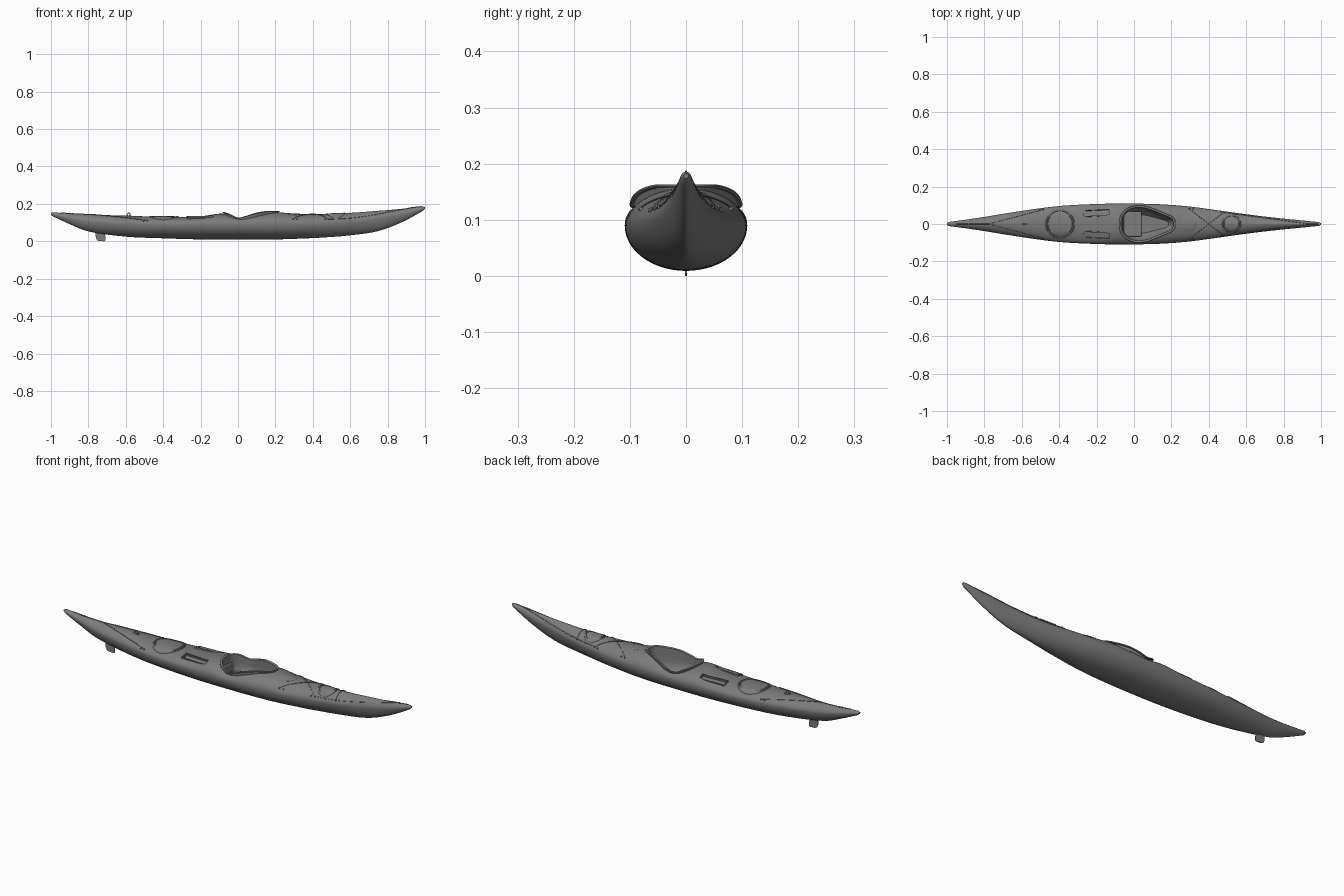
import bpy, bmesh, math
from mathutils import Vector

if "Cube" in bpy.data.objects:
    bpy.data.objects.remove(bpy.data.objects["Cube"])

# station tables: x, half width, keel z, widest z, deck z, section exponent
ST = [(-1, .010, .138, .147, .156, 1.8), (-.9, .023, .092, .125, .148, 1.7),
      (-.8, .038, .053, .108, .143, 1.7), (-.6, .070, .025, .095, .137, 1.9),
      (-.4, .096, .016, .09, .131, 2.1), (-.2, .107, .010, .09, .134, 2.2),
      (-.09, .109, .009, .09, .148, 2.2), (0, .109, .009, .09, .136, 2.2),
      (.1, .107, .009, .09, .147, 2.2),
      (.2, .102, .010, .091, .156, 2.1), (.3, .093, .013, .092, .147, 2.0),
      (.45, .073, .020, .096, .145, 1.9), (.6, .052, .032, .105, .152, 1.7),
      (.75, .034, .055, .122, .163, 1.7), (.88, .021, .104, .146, .174, 1.7),
      (1, .009, .169, .178, .187, 1.8)]

grey = bpy.data.materials.new('dark_grey')
grey.diffuse_color = (.2, .2, .2, 1)
grey.use_nodes = True
grey.node_tree.nodes["Principled BSDF"].inputs["Base Color"].default_value = grey.diffuse_color


def interp(tab, x, k):
    """Smooth Hermite lookup of column k"""
    x = max(tab[0][0], min(tab[-1][0], x))
    i = max(j for j in range(len(tab) - 1) if tab[j][0] <= x)

    def slope(j):
        a, b = tab[max(0, j - 1)], tab[min(len(tab) - 1, j + 1)]
        return (b[k] - a[k]) / (b[0] - a[0])
    a, b = tab[i], tab[i + 1]
    h = b[0] - a[0]
    t = (x - a[0]) / h
    return ((2*t**3 - 3*t*t + 1) * a[k] + (t**3 - 2*t*t + t) * h * slope(i)
            + (3*t*t - 2*t**3) * b[k] + (t**3 - t*t) * h * slope(i + 1))


def deck(x, y):
    w, zs, zt, n = (interp(ST, x, k) for k in (1, 3, 4, 5))
    u = min(1, abs(y) / w)
    return zs + (zt - zs) * (1 - u**n) ** (1 / n)


def add(name, bm, angle=35):
    bmesh.ops.recalc_face_normals(bm, faces=bm.faces)
    me = bpy.data.meshes.new(name)
    bm.to_mesh(me)
    bm.free()
    ob = bpy.data.objects.new(name, me)
    bpy.context.collection.objects.link(ob)
    smooth(ob, angle)
    return ob


def smooth(ob, angle=35):
    bpy.ops.object.select_all(action='DESELECT')
    bpy.context.view_layer.objects.active = ob
    ob.select_set(True)
    bpy.ops.object.shade_smooth_by_angle(angle=math.radians(angle))


def loft(name, rings, cap=True, closed=False, angle=35):
    bm = bmesh.new()
    vs = [[bm.verts.new(p) for p in r] for r in rings]
    n = len(vs[0])
    for i in range(len(vs) if closed else len(vs) - 1):
        a, b = vs[i], vs[(i + 1) % len(vs)]
        for j in range(n):
            bm.faces.new((a[j], a[(j + 1) % n], b[(j + 1) % n], b[j]))
    if cap and not closed:
        bm.faces.new(vs[0])
        bm.faces.new(vs[-1])
    return add(name, bm, angle)


def box(name, size, loc, rot=(0, 0, 0), bevel=.005):
    bpy.ops.mesh.primitive_cube_add(size=1, location=loc, rotation=rot)
    ob = bpy.context.object
    ob.name = name
    ob.scale = size
    bpy.ops.object.transform_apply(location=False, rotation=False)
    if bevel:
        m = ob.modifiers.new('bevel', 'BEVEL')
        m.width, m.segments = bevel, 3
        smooth(ob)
    return ob


def cut(target, cutter):
    m = target.modifiers.new('cut', 'BOOLEAN')
    m.object, m.solver = cutter, 'EXACT'
    bpy.context.view_layer.objects.active = target
    bpy.ops.object.modifier_apply(modifier='cut')
    bpy.data.objects.remove(cutter)


# hull
rings, NX, NS = [], 110, 56
for i in range(NX + 1):
    s = -1 + 2 * i / NX
    x = .6 * s + .4 * math.sin(s * math.pi / 2)
    w, zb, zs, zt, n = (interp(ST, x, k) for k in range(1, 6))
    if i in (0, NX):
        w, zb, zt = w * .5, zs + (zb - zs) * .5, zs + (zt - zs) * .5
    ring = []
    for j in range(NS):
        c, d = math.cos(2 * math.pi * j / NS), math.sin(2 * math.pi * j / NS)
        m = n if d > 0 else min(n, 2.0)
        y = w * math.copysign(abs(c) ** (2 / m), c)
        ring.append((x, y, zs + ((zt - zs) if d > 0 else (zb - zs)) * abs(d) ** (2 / m)))
    rings.append(ring)
hull = loft('hull', rings)

# teardrop cockpit outline, smoothed from a half outline
half = [(-.081, 0), (-.074, .04), (-.045, .079), (.005, .099), (.06, .097), (.11, .081),
        (.155, .062), (.195, .046), (.217, .026), (.223, 0)]
loop = half + [(x, -y) for x, y in half[-2:0:-1]]
outline = []
for i in range(len(loop)):
    p = [Vector(loop[(i + k) % len(loop)]) for k in (-1, 0, 1, 2)]
    for t in (0, .25, .5, .75):
        outline.append(.5 * (2*p[1] + (p[2] - p[0])*t + (2*p[0] - 5*p[1] + 4*p[2] - p[3])*t*t
                             + (3*p[1] - p[0] - 3*p[2] + p[3])*t**3))


def inset(d):
    res = []
    for i, p in enumerate(outline):
        t = (outline[(i + 1) % len(outline)] - outline[i - 1]).normalized()
        res.append(p + Vector((t.y, -t.x)) * d)
    return res


# cockpit well
well = inset(.0115)
cut(hull, loft('well_cutter', [[(.06 + (p.x - .06) * (.6 + s * .4), p.y * s, z) for p in well]
                              for z, s in ((.028, .55), (.045, .75), (.065, .92), (.09, 1), (.3, 1))]))

# cockpit rim with outward lip
RIM = [(-.085, .157), (-.05, .147), (0, .127), (.05, .138), (.1, .153), (.16, .162), (.225, .163)]
prof = [(.013, None, -.03), (.012, 1, -.002), (.009, 1, 0), (.001, 1, 0), (0, 1, -.003),
        (.002, 1, -.006), (.007, 1, -.006), (.009, None, -.008)]
rings = []
for d, top, h in prof:
    rings.append([(q.x, q.y, h + (interp(RIM, p.x, 1) if top else
                  min(deck(p.x, q.y), interp(RIM, p.x, 1) - .004)))
                  for p, q in zip(outline, inset(d))])
loft('cockpit_rim', rings, closed=True)

# seat
box('seat_pan', (.105, .135, .014), (-.012, 0, .06), (0, -.08, 0), .006)
box('seat_back', (.010, .10, .045), (-.062, 0, .09), (0, -.15, 0), .004)

# recessed paddle pockets behind the cockpit
for s in (1, -1):
    y = .06
    tilt = math.atan2(deck(-.2, y + .015) - deck(-.2, y - .015), .03) * s
    rot, z = (tilt, 0, s * .05), deck(-.2, y)
    cut(hull, box('pocket_cutter', (.135, .03, .02), (-.2, s * y, z + .001), rot, 0))
    a = [(-.073, -.02), (.073, -.02), (.073, .02), (-.073, .02)]
    b = [(x * .94, v * .78) for x, v in a]
    rim = loft('pocket_rim', [[(*p, h) for p in r] for r, h in
                              ((a, -.006), (a, .003), (b, .0035), (b, -.006))], closed=True)
    rim.location, rim.rotation_euler = (-.2, s * y, z), rot
smooth(hull)


# hatches draped over the deck
def hatch(name, cx, prof, seg=48):
    rings = []
    for r, h in prof:
        ring = []
        for j in range(seg):
            a = 2 * math.pi * j / seg
            x, y = cx + r * math.cos(a), r * math.sin(a)
            ring.append((x, y, deck(x, y) + h))
        rings.append(ring)
    return loft(name, rings, angle=40)


for name, cx, r in (('rear_hatch', -.395, .078), ('front_hatch', .522, .051)):
    hatch(name, cx, [(r, -.006), (r, .002), (r - .002, .004), (r - .007, .004), (r - .009, .001),
                     (r - .012, .001), (r - .014, .003), (r * .55, .0035), (r * .3, .0035),
                     (.001, .0035)])
hatch('day_hatch', .295, [(.041, -.004), (.041, .0005), (.039, .0015), (.02, .0015), (.001, .0015)])


# deck lines, draped along the deck
def rope(name, pts, rad=.0015):
    cu = bpy.data.curves.new(name, 'CURVE')
    cu.dimensions, cu.bevel_depth, cu.bevel_resolution = '3D', rad, 2
    path = []
    for a, b in zip(pts, pts[1:]):
        for k in range(24):
            t = k / 24
            path.append((a[0] + (b[0] - a[0]) * t, a[1] + (b[1] - a[1]) * t))
    path.append(pts[-1])
    sp = cu.splines.new('POLY')
    sp.points.add(len(path) - 1)
    for q, (x, y) in zip(sp.points, path):
        q.co = (x, y, deck(x, y) + rad * 1.2, 1)
    ob = bpy.data.objects.new(name, cu)
    bpy.context.collection.objects.link(ob)


def fitting(x, y, r=.004):
    bpy.ops.mesh.primitive_uv_sphere_add(segments=16, ring_count=8, radius=r,
                                         location=(x, y, deck(x, y) + .001))
    bpy.context.object.name = 'deck_fitting'
    smooth(bpy.context.object)


for s in (1, -1):
    rope('rear_deck_line', [(-.485, s * .078), (-.77, s * .002)])
    rope('front_deck_line', [(.595, s * .047), (.93, s * .002)])
    rope('front_bungee', [(.295, s * .082), (.40, 0), (.478, -s * .062)])
    rope('edge_line', [(.478, s * .062), (.595, s * .047)])
    for x, y in ((-.485, .078), (-.505, .076), (.295, .082), (.317, .08), (.465, .064),
                 (.485, .061), (.54, .054), (.595, .047)):
        fitting(x, s * y)
rope('rear_center_line', [(-.77, 0), (-.95, 0)])
rope('front_center_line', [(.92, 0), (.98, 0)])
rope('cross_line', [(.595, -.047), (.595, .047)])
for x in (-.9, -.885, -.77, .93):
    fitting(x, 0)

# upright security ring
bpy.ops.mesh.primitive_torus_add(major_radius=.008, minor_radius=.002, major_segments=24,
                                 minor_segments=8, location=(-.585, 0, deck(-.585, 0) + .007),
                                 rotation=(math.pi / 2, 0, 0))
bpy.context.object.name = 'security_ring'
smooth(bpy.context.object)
box('ring_base', (.03, .016, .004), (-.585, 0, deck(-.585, 0)), bevel=.0015)

# skeg fin
fin = [(-.762, .045), (-.760, .02), (-.754, .006), (-.742, .001), (-.715, 0), (-.709, .004),
       (-.708, .02), (-.714, .045)]
loft('skeg', [[(x, y, z) for x, z in fin] for y in (-.002, .002)])

# dark grey finish on everything
for ob in bpy.context.scene.objects:
    ob.data.materials.clear()
    ob.data.materials.append(grey)
